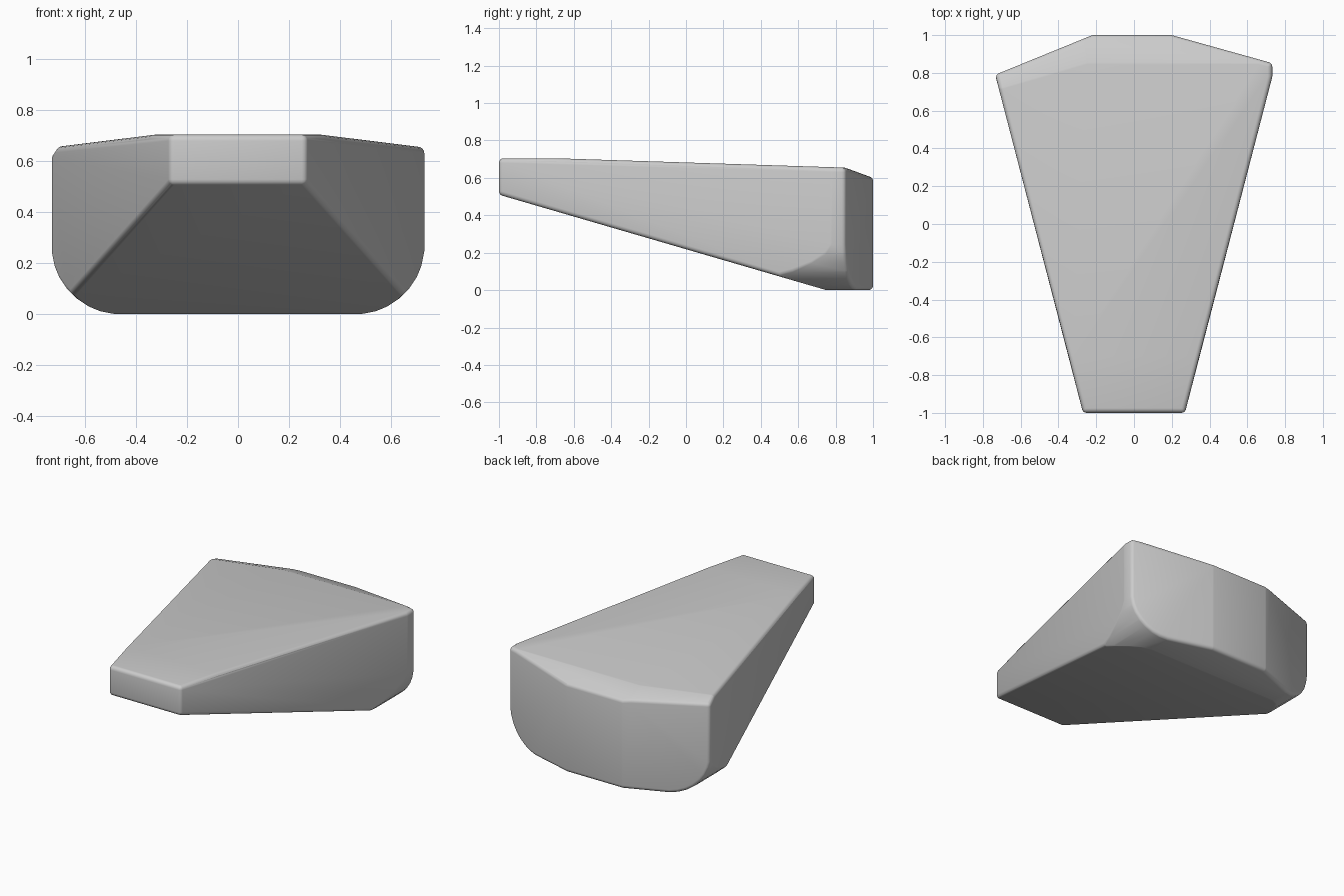
import bpy, bmesh, math
from mathutils import Vector

if "Cube" in bpy.data.objects:
    bpy.data.objects.remove(bpy.data.objects["Cube"])

R = 0.025  # small edge radius

# Planes bounding the convex body: (outward normal, point on plane)
planes = [
    ((0, -1, 0), (0, -1, 0)),                    # front end
    ((0, 1, 0), (0, 1, 0)),                      # back end
    ((0, 0, -1), (0, 0, 0)),                     # base
    ((0, -0.51, -1.75), (0, -1, 0.51)),          # sloping underside
    ((0, 0, 1), (0, 0, 0.705)),                  # top near the front
    ((0, 0.05, 1.55), (0, -0.7, 0.705)),         # gently falling top
    ((0, 0.055, 0.15), (0, 0.85, 0.655)),        # rear top chamfer
    ((-0.095, 0.355, 1), (-0.25, 0.85, 0.655)),  # left rear top chamfer
    ((0.145, 0.52, 0), (0.2, 1, 0)),             # right back wall
    ((-0.21, 0.515, 0), (-0.22, 1, 0)),          # left back wall
]
for s in (-1, 1):
    planes.append(((s * 1.77, -0.46, 0), (s * 0.27, -1, 0)))  # tapered side
    for i in range(9):                                        # rounded lower corner
        a = math.radians(90 * i / 8)
        n = Vector((s * math.cos(a), 0, -math.sin(a)))
        planes.append((n, Vector((s * 0.462, 0, 0.27)) + n * 0.27))


def cut_core():
    """Corner points of the body, inset by the edge radius."""
    bm = bmesh.new()
    bmesh.ops.create_cube(bm, size=4)
    for n, p in planes:
        n = Vector(n).normalized()
        bmesh.ops.bisect_plane(bm, geom=bm.verts[:] + bm.edges[:] + bm.faces[:], dist=1e-5,
                               plane_co=Vector(p) - n * R, plane_no=n, clear_outer=True)
        bmesh.ops.holes_fill(bm, edges=[e for e in bm.edges if e.is_boundary], sides=0)
    pts = [v.co.copy() for v in bm.verts]
    bm.free()
    return pts


# Round every edge: hull of small spheres at the core corners
ball = bmesh.new()
bmesh.ops.create_uvsphere(ball, u_segments=16, v_segments=8, radius=R)
offsets = [v.co.copy() for v in ball.verts]
ball.free()

bm = bmesh.new()
for p in cut_core():
    for o in offsets:
        bm.verts.new(p + o)
bmesh.ops.convex_hull(bm, input=bm.verts[:])
bmesh.ops.delete(bm, geom=[v for v in bm.verts if not v.link_faces], context='VERTS')
bmesh.ops.remove_doubles(bm, verts=bm.verts[:], dist=0.001)
bmesh.ops.dissolve_limit(bm, angle_limit=math.radians(0.5), verts=bm.verts[:], edges=bm.edges[:])
bmesh.ops.recalc_face_normals(bm, faces=bm.faces[:])

mesh = bpy.data.meshes.new("wedge_body")
bm.to_mesh(mesh)
bm.free()
body = bpy.data.objects.new("wedge_body", mesh)
bpy.context.collection.objects.link(body)
bpy.context.view_layer.objects.active = body
body.select_set(True)
bpy.ops.object.shade_smooth_by_angle(angle=math.radians(25))
